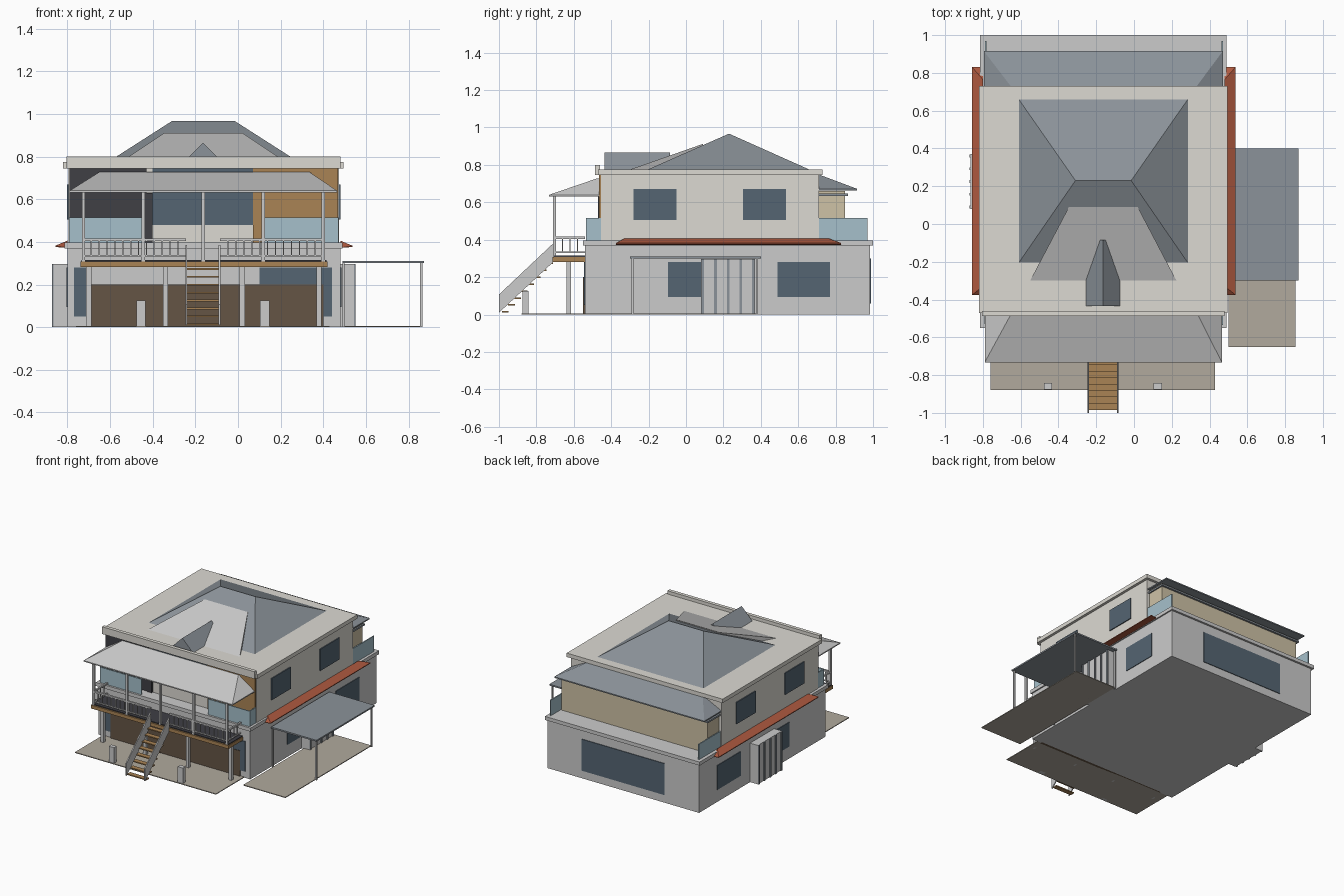
import bpy, bmesh

def mat(name, r, g, b):
    m = bpy.data.materials.new(name)
    m.diffuse_color = (r, g, b, 1)
    return m

WALL = mat("pale_wall", .72, .70, .65)
SLATE = mat("slate", .26, .29, .32)
GLASS = mat("window_glass", .09, .13, .17)
RAILGLASS = mat("rail_glass", .38, .53, .60)
WOOD = mat("timber", .40, .23, .09)
BROWN = mat("brown_cladding", .13, .09, .06)
DARK = mat("dark_cladding", .05, .05, .06)
RED = mat("red_tile", .42, .10, .05)
CREAM = mat("cream_wall", .62, .54, .38)
PAVE = mat("paving", .44, .40, .34)

CX = -.16  # symmetry line of the house

def hull(name, pts, m=None):
    """Convex solid through the given points."""
    bm = bmesh.new()
    for p in pts:
        bm.verts.new(p)
    bmesh.ops.convex_hull(bm, input=bm.verts[:])
    bmesh.ops.dissolve_limit(bm, angle_limit=.01, verts=bm.verts[:], edges=bm.edges[:])
    bmesh.ops.recalc_face_normals(bm, faces=bm.faces[:])
    me = bpy.data.meshes.new(name)
    bm.to_mesh(me)
    bm.free()
    ob = bpy.data.objects.new(name, me)
    bpy.context.collection.objects.link(ob)
    if m:
        me.materials.append(m)
    return ob

def rect(x0, x1, y0, y1, z):
    return [(x, y, z) for x in sorted({x0, x1}) for y in sorted({y0, y1})]

def box(name, x0, x1, y0, y1, z0, z1, m=None):
    return hull(name, rect(x0, x1, y0, y1, z0) + rect(x0, x1, y0, y1, z1), m)

def both(name, x0, x1, y0, y1, z0, z1, m=None):
    """Box on the right side and its mirror on the left."""
    box(name + "_right", x0, x1, y0, y1, z0, z1, m)
    box(name + "_left", 2 * CX - x1, 2 * CX - x0, y0, y1, z0, z1, m)

# Ground floor and terrace slab
box("ground_floor", -.80, .48, -.54, .985, 0, .37)
box("terrace_slab", -.815, .49, -.55, 1.0, .37, .397)

# Upper floor, flat roof and front parapet
box("upper_floor", -.795, .475, -.455, .71, .397, .745, WALL)
box("flat_roof", -.82, .495, -.47, .73, .745, .775, WALL)
box("front_parapet", -.805, .48, -.487, -.46, .745, .80, WALL)

# Side windows
for y0, y1 in ((-.28, -.05), (.305, .535)):
    both("upper_window", .47, .482, y0, y1, .505, .67, GLASS)
for y0, y1 in ((-.095, .08), (.49, .77)):
    both("lower_window", .475, .485, y0, y1, .095, .28, GLASS)
box("back_window", -.51, .19, .98, .99, .06, .30, GLASS)

# Upper front facade
box("dark_facade", -.79, -.43, -.465, -.45, .397, .745, DARK)
box("facade_column", -.435, -.40, -.47, -.45, .397, .63, DARK)
box("facade_window", -.40, .07, -.462, -.45, .48, .745, GLASS)
box("timber_facade", .07, .47, -.465, -.45, .397, .745, WOOD)

# Lower front facade
box("brown_front", -.69, .40, -.55, -.53, 0, .2, BROWN)
box("front_window_right", .10, .44, -.546, -.53, .05, .28, GLASS)
box("front_window_left", -.77, -.69, -.546, -.53, .05, .28, GLASS)

# Glass balustrades, front and back
both("front_glass", .12, .47, -.535, -.528, .397, .515, RAILGLASS)
both("front_glass_return", .465, .472, -.53, -.455, .397, .515, RAILGLASS)
both("rear_glass", .462, .47, .71, .97, .397, .515, RAILGLASS)

# Rear room and its hipped roof
box("rear_room", -.775, .455, .70, .85, .397, .66, CREAM)
hull("rear_roof", rect(-.795, .47, .71, .915, .663) + rect(-.795, .47, .71, .915, .672)
     + rect(-.645, .325, .71, .72, .745), SLATE)
box("rear_gutter", -.79, .465, .71, .865, .635, .648, SLATE)

# Main hipped roof, front slope and gable
hull("main_roof", rect(-.61, .285, -.205, .66, .775) + rect(-.31, -.015, .23, .23, .967), SLATE)
hull("front_slope", rect(-.345, .02, .09, .09, .912) + rect(-.55, .225, -.30, -.30, .775)
     + rect(-.345, .02, .09, .09, .78))
hull("gable", rect(-.255, -.075, -.435, -.085, .775) + rect(-.165, -.165, -.435, -.085, .865), SLATE)

# Porch roof
hull("porch_roof", rect(-.79, .465, -.732, -.465, .632) + rect(-.79, .465, -.732, -.465, .64)
     + rect(-.65, .335, -.475, -.465, .728))

# Porch deck with support posts
box("deck", -.74, .42, -.715, -.54, .282, .308, WOOD)
box("deck_top", -.735, .415, -.705, -.54, .308, .315, DARK)
for i in range(4):
    x = -.70 + i * .36
    box("deck_post", x - .012, x + .012, -.64, -.615, 0, .285)

# Porch posts, rails and balusters
for i in range(5):
    x = -.725 + i * .281
    box("porch_post", x - .008, x + .008, -.71, -.694, .30, .635)
for a, b in ((-.725, -.245), (-.085, .40)):
    box("top_rail", a, b, -.709, -.695, .405, .417)
    box("bottom_rail", a, b, -.707, -.697, .330, .338)
    for i in range(1, 13):
        x = a + (b - a) * i / 13
        box("baluster", x - .003, x + .003, -.705, -.699, .335, .407)
for x in (-.725, .40):
    box("side_rail", x - .006, x + .006, -.70, -.54, .405, .417)
    box("side_bottom_rail", x - .005, x + .005, -.70, -.54, .330, .338)
    for i in range(1, 4):
        y = -.70 + i * .04
        box("side_baluster", x - .003, x + .003, y - .003, y + .003, .335, .407)

# Stairs: sloping side panels and treads
for x in (-.247, -.091):
    hull("stair_side", [(px, y, z) for px in (x, x + .008)
                        for y, z in ((-1, .01), (-1, .107), (-.705, .285), (-.705, .385))])
for i in range(8):
    y, z = -.985 + i * .034, .01 + i * .037
    box("stair_tread", -.245, -.085, y, y + .036, z, z + .008, WOOD)

# Paving and small gate pillars
box("front_paving", -.76, .43, -.88, -.54, 0, .006, PAVE)
box("carport_paving", .50, .855, -.65, .385, 0, .006, PAVE)
for x in (-.455, .125):
    box("gate_pillar", x - .022, x + .022, -.875, -.843, 0, .125)

# Carport
box("carport_roof", .49, .872, -.30, .40, .30, .311, SLATE)
for y in (-.285, .38):
    box("carport_post", .855, .866, y - .006, y + .006, 0, .30)
    box("carport_wall_post", .49, .50, y - .006, y + .006, 0, .30)

# Side bays with slats
both("side_bay", .475, .545, .08, .37, 0, .297)
for i in range(5):
    y = .09 + i * .0675
    both("bay_slat", .545, .552, y - .007, y + .007, 0, .297, SLATE)

# Red side awnings
for name, s in (("right", 1), ("left", -1)):
    def X(d):
        return CX + s * d
    hull("awning_" + name, [(X(d), y, z) for d, y, z in (
        (.64, -.375, .372), (.64, .83, .372), (.697, -.375, .376), (.697, .83, .376),
        (.697, -.375, .382), (.697, .83, .382), (.64, -.33, .406), (.64, .765, .406))], RED)
